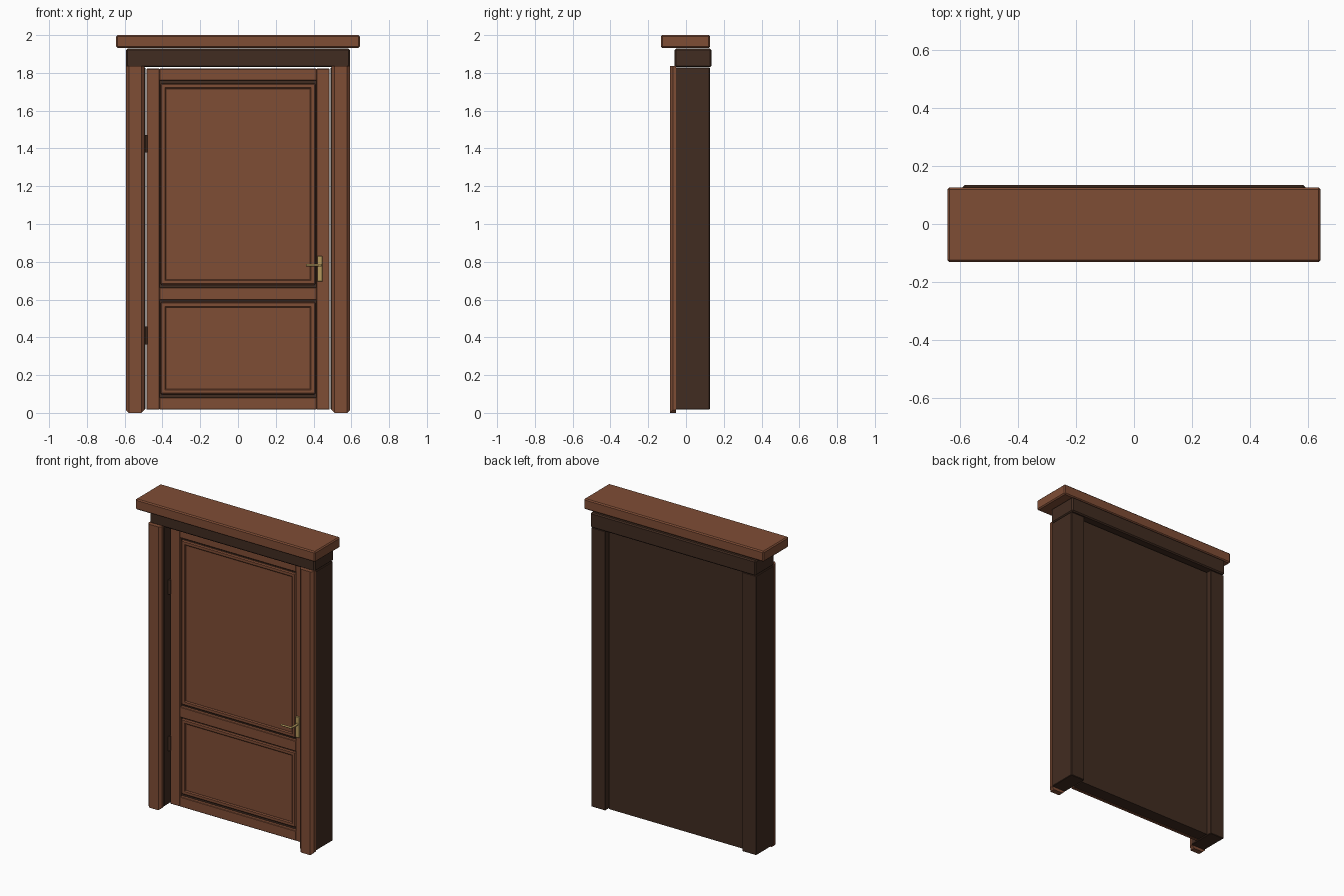
import bpy, bmesh, math
from mathutils import Matrix, Vector

if "Cube" in bpy.data.objects:
    bpy.data.objects.remove(bpy.data.objects["Cube"])


def material(name, rgb):
    m = bpy.data.materials.new(name)
    m.diffuse_color = (*rgb, 1)
    m.use_nodes = True
    m.node_tree.nodes["Principled BSDF"].inputs["Base Color"].default_value = m.diffuse_color
    return m


BROWN = material("warm_brown_wood", (0.212, 0.074, 0.036))
DARK = material("dark_brown_wood", (0.053, 0.025, 0.015))
BRASS = material("brass", (0.46, 0.32, 0.11))


def finish(bm, name, mat):
    me = bpy.data.meshes.new(name)
    bm.to_mesh(me)
    bm.free()
    me.materials.append(mat)
    ob = bpy.data.objects.new(name, me)
    bpy.context.collection.objects.link(ob)
    return ob


def box(name, x, y, z, mat, bevel=0.0, pick=None):
    """Box from (min, max) ranges; chamfers all edges, or those chosen by pick(direction, middle)."""
    bm = bmesh.new()
    size = Vector([r[1] - r[0] for r in (x, y, z)])
    mid = Vector([(r[1] + r[0]) / 2 for r in (x, y, z)])
    bmesh.ops.create_cube(bm, size=1, matrix=Matrix.Translation(mid) @ Matrix.Diagonal((*size, 1)))
    if bevel:
        edges = [e for e in bm.edges if pick is None or
                 pick((e.verts[0].co - e.verts[1].co).normalized(),
                      (e.verts[0].co + e.verts[1].co) / 2 - mid)]
        bmesh.ops.bevel(bm, geom=edges, offset=bevel, segments=1, affect='EDGES')
    return finish(bm, name, mat)


def rod(name, a, b, r, mat, sides=12):
    """Cylinder between two points."""
    a, b = Vector(a), Vector(b)
    bm = bmesh.new()
    rot = (b - a).to_track_quat('Z', 'Y').to_matrix().to_4x4()
    bmesh.ops.create_cone(bm, cap_ends=True, segments=sides, radius1=r, radius2=r,
                          depth=(b - a).length, matrix=Matrix.Translation((a + b) / 2) @ rot)
    ob = finish(bm, name, mat)
    for p in ob.data.polygons:
        p.use_smooth = len(p.vertices) == 4
    return ob


# Cornice and header
box("cornice", (-0.645, 0.645), (-0.132, 0.127), (1.932, 2.0), BROWN, 0.007)
box("header", (-0.592, 0.592), (-0.06, 0.135), (1.83, 1.928), DARK, 0.007)


# Casing chamfers: front upright edges and lower side corners
def casing_edges(d, m):
    return (abs(d.z) > 0.9 and m.y < 0) or (abs(d.y) > 0.9 and m.z < 0)


# Jambs and front casings, both sides
for s, side in ((-1, "left"), (1, "right")):
    box(side + "_jamb", sorted((s * 0.491, s * 0.592)), (-0.055, 0.126), (0.018, 1.828), DARK, 0.003)
    box(side + "_casing", sorted((s * 0.495, s * 0.594)), (-0.086, -0.052), (0, 1.836),
        BROWN, 0.016, casing_edges)

# Door leaf: dark core with brown stiles and rails
F = -0.003  # front face of the door frame
box("door_core", (-0.484, 0.484), (F + 0.022, 0.098), (0.02, 1.82), DARK)
for s, side in ((-1, "left"), (1, "right")):
    box(side + "_stile", sorted((s * 0.416, s * 0.485)), (F, F + 0.024), (0.018, 1.822), BROWN, 0.003)
for name, z in (("bottom_rail", (0.018, 0.082)), ("middle_rail", (0.597, 0.665)),
                ("top_rail", (1.76, 1.822))):
    box(name, (-0.416, 0.416), (F, F + 0.024), z, BROWN, 0.003)

# Panels framed by moulding
W, M = 0.41, 0.029
for name, z0, z1 in (("lower", 0.098, 0.587), ("upper", 0.678, 1.745)):
    box(name + "_panel", (-W + 0.01, W - 0.01), (F + 0.014, F + 0.024), (z0 + 0.01, z1 - 0.01), BROWN)
    for s, side in ((-1, "left"), (1, "right")):
        box(f"{name}_{side}_moulding", sorted((s * (W - M), s * W)), (F + 0.006, F + 0.024),
            (z0, z1), BROWN, 0.006)
    for z, side in ((z0, "bottom"), (z1 - M, "top")):
        box(f"{name}_{side}_moulding", (-W + 0.01, W - 0.01), (F + 0.006, F + 0.024),
            (z, z + M), BROWN, 0.006)

# Hinges in the left gap
for z, name in ((0.41, "lower_hinge"), (1.425, "upper_hinge")):
    rod(name, (-0.488, F - 0.003, z - 0.047), (-0.488, F - 0.003, z + 0.047), 0.009, DARK)

# Handle: plate, spindle and lever
box("handle_plate", (0.42, 0.447), (F - 0.01, F + 0.002), (0.695, 0.83), BRASS, 0.002)
rod("handle_spindle", (0.434, F, 0.782), (0.434, -0.076, 0.782), 0.007, BRASS)
rod("handle_lever", (0.442, -0.073, 0.782), (0.36, -0.073, 0.782), 0.006, BRASS)
